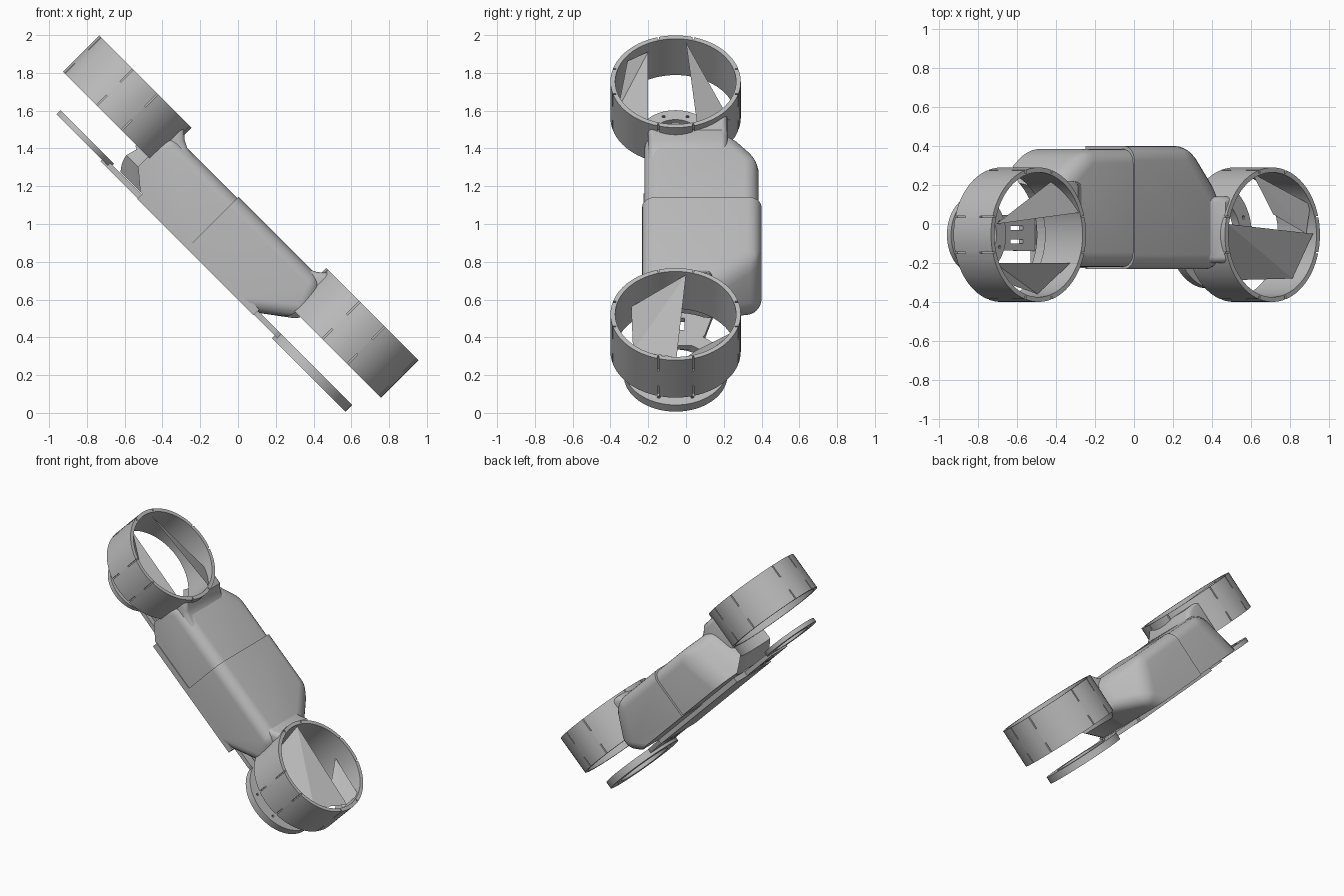
import bpy, bmesh, math
from mathutils import Matrix, Vector

cube = bpy.data.objects.get("Cube")
if cube:
    bpy.data.objects.remove(cube, do_unlink=True)

GREY = (0.5, 0.5, 0.5, 1)
mat = bpy.data.materials.new("plain grey")
mat.use_nodes = True
mat.diffuse_color = GREY
mat.node_tree.nodes["Principled BSDF"].inputs["Base Color"].default_value = GREY

# Everything is built lying flat (long axis along x), then tilted to stand up
TILT = Matrix.Translation((0, 0, 1)) @ Matrix.Rotation(math.radians(45), 4, 'Y')
CY = -0.055                      # shared centre line of hoops and base discs
TOP, LOW = -0.88, 0.84           # hoop centres along the long axis


def finish(name, bm, smooth=True):
    bmesh.ops.recalc_face_normals(bm, faces=bm.faces)
    me = bpy.data.meshes.new(name)
    bm.to_mesh(me)
    bm.free()
    ob = bpy.data.objects.new(name, me)
    bpy.context.collection.objects.link(ob)
    ob.matrix_world = TILT
    me.materials.append(mat)
    if smooth:
        bpy.ops.object.select_all(action='DESELECT')
        ob.select_set(True)
        bpy.context.view_layer.objects.active = ob
        bpy.ops.object.shade_smooth_by_angle(angle=math.radians(35))
    return ob


def cut(ob, bm):
    cutter = finish("cutter", bm, False)
    cutter.hide_render = True
    mod = ob.modifiers.new("cut", 'BOOLEAN')
    mod.operation, mod.solver, mod.object = 'DIFFERENCE', 'EXACT', cutter
    bpy.context.view_layer.objects.active = ob
    bpy.ops.object.modifier_apply(modifier=mod.name)
    bpy.data.objects.remove(cutter, do_unlink=True)


def add_box(bm, x, y, z, turn=Matrix()):
    size = Matrix.Diagonal((x[1] - x[0], y[1] - y[0], z[1] - z[0], 1))
    mid = Matrix.Translation((sum(x) / 2, sum(y) / 2, sum(z) / 2))
    bmesh.ops.create_cube(bm, size=1, matrix=turn @ mid @ size)


def add_cone(bm, x, y, r0, r1, z0, z1, sides=64):
    bmesh.ops.create_cone(bm, cap_ends=True, segments=sides, radius1=r0, radius2=r1,
                          depth=z1 - z0, matrix=Matrix.Translation((x, y, (z0 + z1) / 2)))


def prism(points, axis, a, b):
    """Extrude a 2D outline along y or z."""
    bm = bmesh.new()
    place = (lambda p, t: (p[0], t, p[1])) if axis == 'Y' else (lambda p, t: (p[0], p[1], t))
    face = bm.faces.new([bm.verts.new(place(p, a)) for p in points])
    move = Vector((0, b - a, 0)) if axis == 'Y' else Vector((0, 0, b - a))
    geo = bmesh.ops.extrude_face_region(bm, geom=[face])['geom']
    bmesh.ops.translate(bm, vec=move, verts=[g for g in geo if isinstance(g, bmesh.types.BMVert)])
    bmesh.ops.recalc_face_normals(bm, faces=bm.faces)
    return bm


def slice_off(bm, point, normal):
    """Remove everything beyond a plane and close the gap."""
    sliced = bmesh.ops.bisect_plane(bm, geom=bm.verts[:] + bm.edges[:] + bm.faces[:],
                                    plane_co=point, plane_no=Vector(normal).normalized(),
                                    clear_outer=True)['geom_cut']
    bmesh.ops.holes_fill(bm, edges=[g for g in sliced if isinstance(g, bmesh.types.BMEdge)])


def tube(name, x, r_out, r_in, z0, z1, steps=64):
    """Hollow round band with square edges."""
    bm = bmesh.new()
    prof = [(r_out, z0), (r_out, z1), (r_in, z1), (r_in, z0)]
    vs = [bm.verts.new((x + r, CY, z)) for r, z in prof]
    edges = [bm.edges.new((vs[i], vs[(i + 1) % 4])) for i in range(4)]
    bmesh.ops.spin(bm, geom=vs + edges, cent=(x, CY, 0), axis=(0, 0, 1),
                   angle=math.tau, steps=steps, use_duplicate=False)
    bmesh.ops.remove_doubles(bm, verts=bm.verts, dist=0.0005)
    return finish(name, bm)


def clear_hoop(ob, x):
    """Hollow out the space inside a hoop, flaring wider beneath it."""
    for r0, r1, z0, z1 in ((0.335, 0.335, -0.6, 0.6), (0.475, 0.335, -0.29, -0.16)):
        bm = bmesh.new()
        add_cone(bm, x, CY, r0, r1, z0, z1)
        cut(ob, bm)


# Body halves: one chamfered shoulder each, rounded edges, flat floor, meeting at a seam
SEAM = -0.1


def body_half(name, profile, y0, y1, floor, shoulder, slope, hoop):
    bm = prism(profile, 'Y', y0, y1)
    slice_off(bm, shoulder, slope)
    rounded = [e for e in bm.edges if any(abs(v.co.x - SEAM) > 0.001 for v in e.verts)]
    bmesh.ops.bevel(bm, geom=rounded, offset=0.075, segments=6,
                    profile=0.5, affect='EDGES', clamp_overlap=True)
    slice_off(bm, (0, 0, floor), (0, 0, -1))
    clear_hoop(finish(name, bm), hoop)


body_half("upper_body", [(SEAM, -0.33), (-0.74, -0.33), (-0.6, 0.095), (SEAM, 0.095)],
          -0.22, 0.385, -0.247, (-0.47, 0.385, -0.08), (-0.8, 1, 0.25), TOP)
body_half("lower_body", [(SEAM, -0.33), (0.31, -0.33), (0.62, -0.1), (0.54, 0.103), (SEAM, 0.103)],
          -0.232, 0.4, -0.252, (0.43, 0.3, 0.05), (1, 0.85, 0.6), LOW)

# Necks flare up from the body into each hoop
for name, s, hoop, y1 in (("upper_neck", -1, TOP, 0.22), ("lower_neck", 1, LOW, 0.14)):
    edge = abs(hoop) - 0.345
    outline = [(0.34, -0.1), (edge + 0.15, -0.1), (edge + 0.15, 0.155), (edge + 0.02, 0.15),
               (edge - 0.02, 0.115), (edge - 0.06, 0.095), (0.34, 0.08)]
    bm = prism([(s * x, z) for x, z in outline], 'Y', -0.2, y1)
    long_edges = [e for e in bm.edges if abs(e.verts[0].co.y - e.verts[1].co.y) < 0.001]
    bmesh.ops.bevel(bm, geom=long_edges, offset=0.03, segments=3, profile=0.5,
                    affect='EDGES', clamp_overlap=True)
    clear_hoop(finish(name, bm), hoop)

# Hoops with pairs of thin grooves at four sides, from both rims
for name, x, z0, z1 in (("upper_hoop", TOP, -0.085, 0.187), ("lower_hoop", LOW, -0.115, 0.165)):
    hoop = tube(name, x, 0.345, 0.32, z0, z1, 72)
    bm = bmesh.new()
    for quarter in range(4):
        turn = Matrix.Translation((x, CY, 0)) @ Matrix.Rotation(quarter * math.pi / 2, 4, 'Z')
        for side in (-0.093, 0.093):
            for a, b in ((z0 - 0.02, z0 + 0.075), (z1 - 0.095, z1 + 0.02)):
                add_box(bm, (0.315, 0.4), (side - 0.004, side + 0.004), (a, b), turn)
    cut(hoop, bm)

# Flat angular shards spanning the inside of the hoops
shards = {
    "upper_shard_long": [(-1.18, 0, 0.18), (-0.56, 0.06, 0.18), (-0.68, 0.23, 0.1)],
    "upper_shard_side": [(-1.15, -0.2, 0.14), (-0.59, -0.2, 0.13), (-0.78, -0.36, 0.08), (-1.06, -0.31, 0.16)],
    "lower_shard_wide": [(0.53, 0, 0.15), (0.62, -0.29, 0), (1.05, -0.28, 0.1), (1.15, -0.05, 0.15)],
    "lower_shard_side": [(0.83, 0.26, 0.03), (1.13, 0.1, 0.15), (1.15, -0.05, 0.1), (0.98, 0.05, 0.03), (1, 0.17, 0.05)],
}
for name, pts in shards.items():
    bm = bmesh.new()
    vs = [bm.verts.new(p) for p in pts]
    for i in range(1, len(vs) - 1):
        bm.faces.new((vs[0], vs[i], vs[i + 1]))
    bmesh.ops.solidify(bm, geom=bm.faces[:], thickness=0.004)
    finish(name, bm, False)

# Base: centre strip flush with the body's front side, two arms and two open discs
bm = bmesh.new()
add_box(bm, (-0.47, 0.4), (-0.225, 0.17), (-0.283, -0.24))
finish("base_strip", bm, False)

arms = (("upper_arm", [(-0.42, -0.14), (-0.42, 0.05), (-0.75, 0.045), (-0.75, -0.135)], -0.6),
        ("lower_arm", [(0.36, -0.16), (0.36, 0.16), (0.58, 0.1), (0.66, 0.04), (0.66, -0.13), (0.55, -0.16)], 0.5))
for name, outline, slot in arms:
    arm = finish(name, prism(outline, 'Z', -0.28, -0.25), False)
    bm = bmesh.new()
    for y in (CY - 0.035, CY + 0.035):
        add_box(bm, (slot - 0.045, slot + 0.045), (y - 0.011, y + 0.011), (-0.4, -0.1))
    cut(arm, bm)

for name, x, r_out, r_in, z0, z1 in (("upper_disc", -0.89, 0.2, 0.13, -0.268, -0.238),
                                     ("lower_disc", 0.83, 0.275, 0.19, -0.3, -0.25)):
    disc = tube(name, x, r_out, r_in, z0, z1)
    bm = bmesh.new()
    for i in range(8):
        a = (i + 0.5) * math.tau / 8
        r = (r_out + r_in) / 2
        add_cone(bm, x + r * math.cos(a), CY + r * math.sin(a), 0.009, 0.009, -0.4, -0.1, 10)
    cut(disc, bm)
